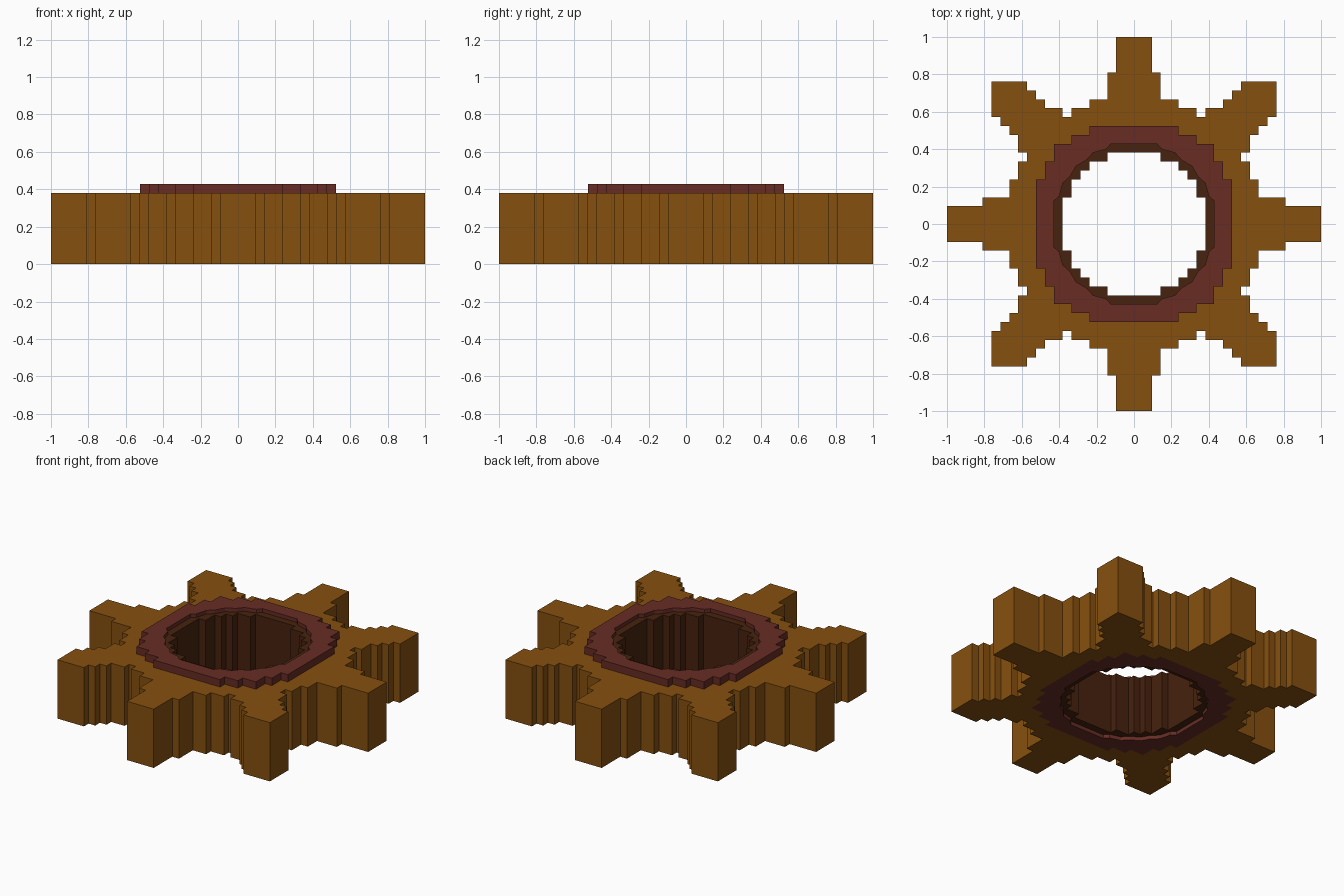
import bpy
import bmesh
import math

cube = bpy.data.objects.get("Cube")
if cube:
    bpy.data.objects.remove(cube, do_unlink=True)

U = 1 / 21  # one grid step


def material(name, srgb):
    color = [((c / 255 + 0.055) / 1.055) ** 2.4 for c in srgb] + [1]
    mat = bpy.data.materials.new(name)
    mat.use_nodes = True
    mat.diffuse_color = color
    bsdf = mat.node_tree.nodes["Principled BSDF"]
    bsdf.inputs["Base Color"].default_value = color
    bsdf.inputs["Roughness"].default_value = 0.8
    return mat


def outline(octant):
    """Mirror an eighth across the diagonal, then repeat it in four quarters."""
    quarter = [(y, x) for x, y in octant]
    quarter += [p for p in reversed(octant) if p[0] != p[1]]
    loop = []
    for _ in range(4):
        loop += quarter
        quarter = [(-y, x) for x, y in quarter]
    return loop


def band(name, outer, inner, z0, z1, mat):
    """Flat plate with a hole, extruded from z0 to z1."""
    bm = bmesh.new()
    edges = []
    for octant in (outer, inner):
        verts = [bm.verts.new((x * U, y * U, z0 * U)) for x, y in outline(octant)]
        edges += [bm.edges.new((verts[i - 1], verts[i])) for i in range(len(verts))]
    bmesh.ops.triangle_fill(bm, edges=edges, use_beauty=True, normal=(0, 0, 1))
    top = bmesh.ops.extrude_face_region(bm, geom=bm.faces[:], use_keep_orig=True)
    moved = [g for g in top["geom"] if isinstance(g, bmesh.types.BMVert)]
    bmesh.ops.translate(bm, verts=moved, vec=(0, 0, (z1 - z0) * U))
    bmesh.ops.recalc_face_normals(bm, faces=bm.faces[:])
    mesh = bpy.data.meshes.new(name)
    bm.to_mesh(mesh)
    bm.free()
    mesh.materials.append(mat)
    obj = bpy.data.objects.new(name, mesh)
    bpy.context.collection.objects.link(obj)
    return obj


# Eighth outlines, from the y axis to the diagonal, in grid steps
gear_edge = [(2, 21), (2, 17), (3, 17), (3, 14), (5, 14), (5, 13), (7, 13), (7, 12),
             (8, 12), (8, 13), (10, 13), (10, 14), (11, 14), (11, 15), (12, 15),
             (12, 16), (16, 16)]
collar_edge = [(5, 11), (5, 10), (7, 10), (7, 9), (9, 9)]
bore_edge = [(2.6, 9), (3.1, 8.4), (4.6, 8), (5.3, 7.2), (6.5, 6.5)]
hole_edge = [(3, 8), (3, 7), (5, 7), (5, 6), (6, 6)]

brown = material("golden brown", (134, 80, 15))
red = material("dark red", (103, 44, 36))
dark = material("dark brown", (70, 34, 14))

# Toothed body, raised collar flush underneath, and slightly recessed lining
band("gear_body", gear_edge, collar_edge, 0, 8, brown)
band("collar_ring", collar_edge, bore_edge, 0, 9, red)
band("bore_lining", bore_edge, hole_edge, 0.5, 8.5, dark)
